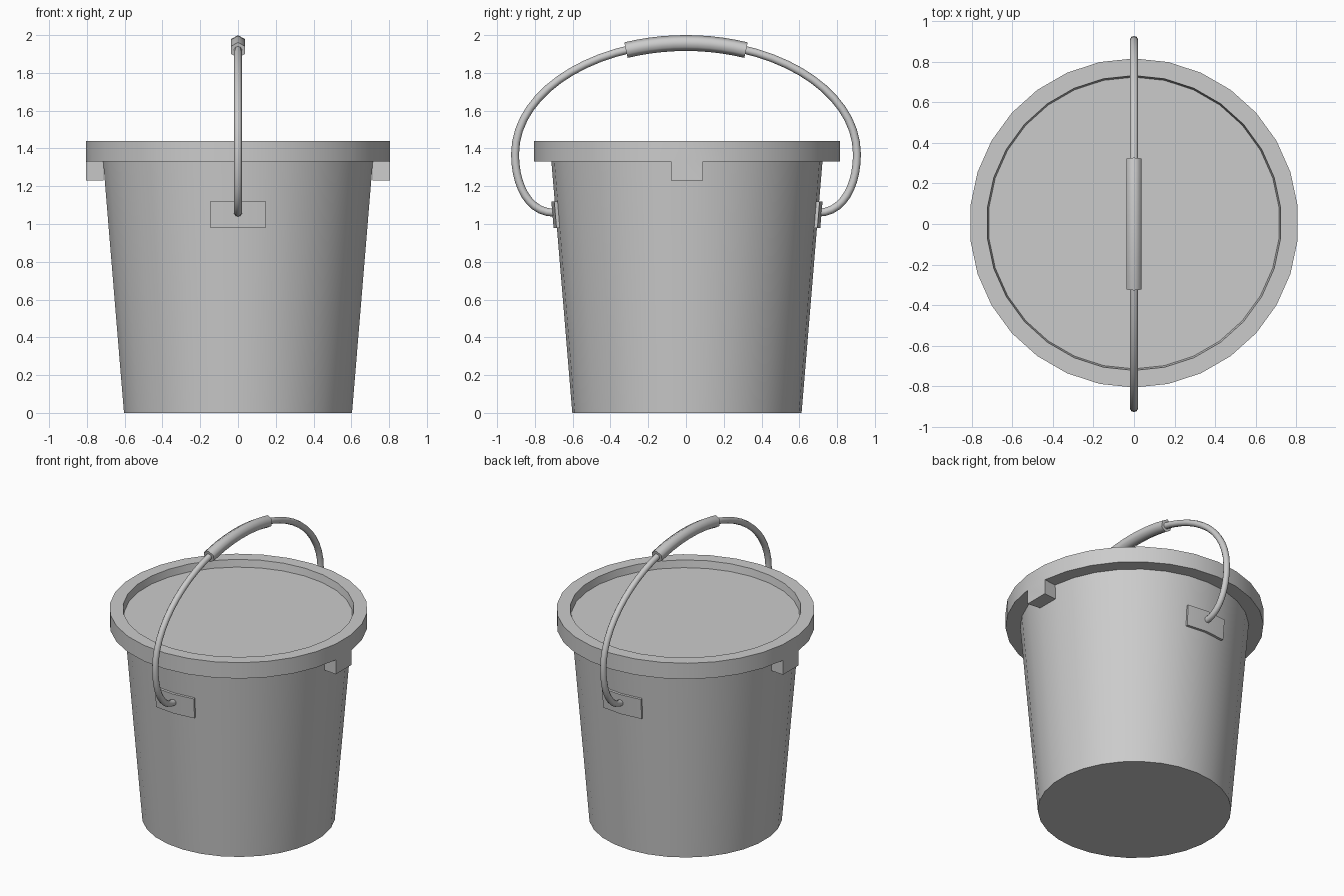
import bpy, bmesh, math
from mathutils import Vector, geometry

if "Cube" in bpy.data.objects:
    bpy.data.objects.remove(bpy.data.objects["Cube"])

SIDES = 30
CY = 0.005          # bucket axis offset in y
STEP = 2 * math.pi / SIDES


def polar(r, a, z):
    return Vector((r * math.cos(a), CY + r * math.sin(a), z))


def finish(name, bm, angle=30):
    bmesh.ops.remove_doubles(bm, verts=bm.verts, dist=1e-5)
    bmesh.ops.recalc_face_normals(bm, faces=bm.faces)
    me = bpy.data.meshes.new(name)
    bm.to_mesh(me)
    bm.free()
    ob = bpy.data.objects.new(name, me)
    bpy.context.collection.objects.link(ob)
    bpy.ops.object.select_all(action='DESELECT')
    ob.select_set(True)
    bpy.context.view_layer.objects.active = ob
    bpy.ops.object.shade_smooth_by_angle(angle=math.radians(angle))
    return ob


def loft(bm, rings, caps=True, loop=False):
    rows = [[bm.verts.new(p) for p in ring] for ring in rings]
    n = len(rows[0])
    pairs = list(zip(rows, rows[1:] + rows[:1])) if loop else list(zip(rows, rows[1:]))
    for a, b in pairs:
        for i in range(n):
            j = (i + 1) % n
            bm.faces.new((a[i], a[j], b[j], b[i]))
    if caps:
        bm.faces.new(rows[0])
        bm.faces.new(rows[-1])


def revolve(bm, profile):
    loft(bm, [[polar(r, STEP * (i + 0.5), z) for i in range(SIDES)]
              for r, z in profile])


def sweep(name, path, radius, sides, angle):
    # tube along a path in the yz plane, one vertex pointing outward
    bm = bmesh.new()
    rings = []
    for i, p in enumerate(path):
        t = (path[min(i + 1, len(path) - 1)] - path[max(i - 1, 0)]).normalized()
        side = Vector((1, 0, 0))
        up = side.cross(t)
        rings.append([p + radius * (up * math.cos(k * 2 * math.pi / sides)
                                    + side * math.sin(k * 2 * math.pi / sides))
                      for k in range(sides)])
    loft(bm, rings)
    return finish(name, bm, angle)


# tapered bucket body
bm = bmesh.new()
revolve(bm, [(0.607, 0), (0.718, 1.335)])
finish("bucket_body", bm)

# lid with raised rim and two pull tabs hanging from the rim
bm = bmesh.new()
revolve(bm, [(0.718, 1.39), (0.726, 1.44), (0.81, 1.44), (0.81, 1.33), (0.715, 1.33)])
bmesh.ops.recalc_face_normals(bm, faces=bm.faces)
tabs = [f for f in bm.faces if len(f.verts) == 4
        and all(abs(v.co.z - 1.33) < 1e-4 for v in f.verts)
        and abs(f.calc_center_median().y - CY) < 0.01]
bmesh.ops.delete(bm, geom=[f for f in bm.faces if len(f.verts) > 4
                           and f.calc_center_median().z < 1.35], context='FACES_ONLY')
ext = bmesh.ops.extrude_discrete_faces(bm, faces=tabs)
for f in ext["faces"]:
    bmesh.ops.translate(bm, verts=f.verts, vec=(0, 0, -0.1))
finish("lid", bm)

# curved handle plates on both sides
for label, mid in (("front", -math.pi / 2), ("back", math.pi / 2)):
    bm = bmesh.new()
    rings = []
    for k in (-1, 0, 1):
        a = mid + k * STEP
        rings.append([polar(0.68, a, 0.98), polar(0.706, a, 0.98),
                      polar(0.718, a, 1.12), polar(0.69, a, 1.12)])
    loft(bm, rings)
    finish(label + "_handle_plate", bm)

# wire handle
bez = geometry.interpolate_bezier
half = bez(Vector((0, 0, 1.958)), Vector((0, 0.5, 1.958)),
           Vector((0, 0.905, 1.695)), Vector((0, 0.905, 1.37)), 16)
half += bez(Vector((0, 0.905, 1.37)), Vector((0, 0.905, 1.2)),
            Vector((0, 0.83, 1.06)), Vector((0, 0.70, 1.06)), 11)[1:]
path = [Vector((0, -p.y, p.z)) for p in reversed(half[1:])] + half
sweep("handle_wire", path, 0.021, 10, 40)

# six-sided grip following the handle arc
grip = []
for i in range(11):
    y = -0.318 + 0.636 * i / 10
    grip.append(Vector((0, y, 1.37 + 0.588 * math.sqrt(1 - (y / 0.905) ** 2))))
sweep("handle_grip", grip, 0.042, 6, 65)
